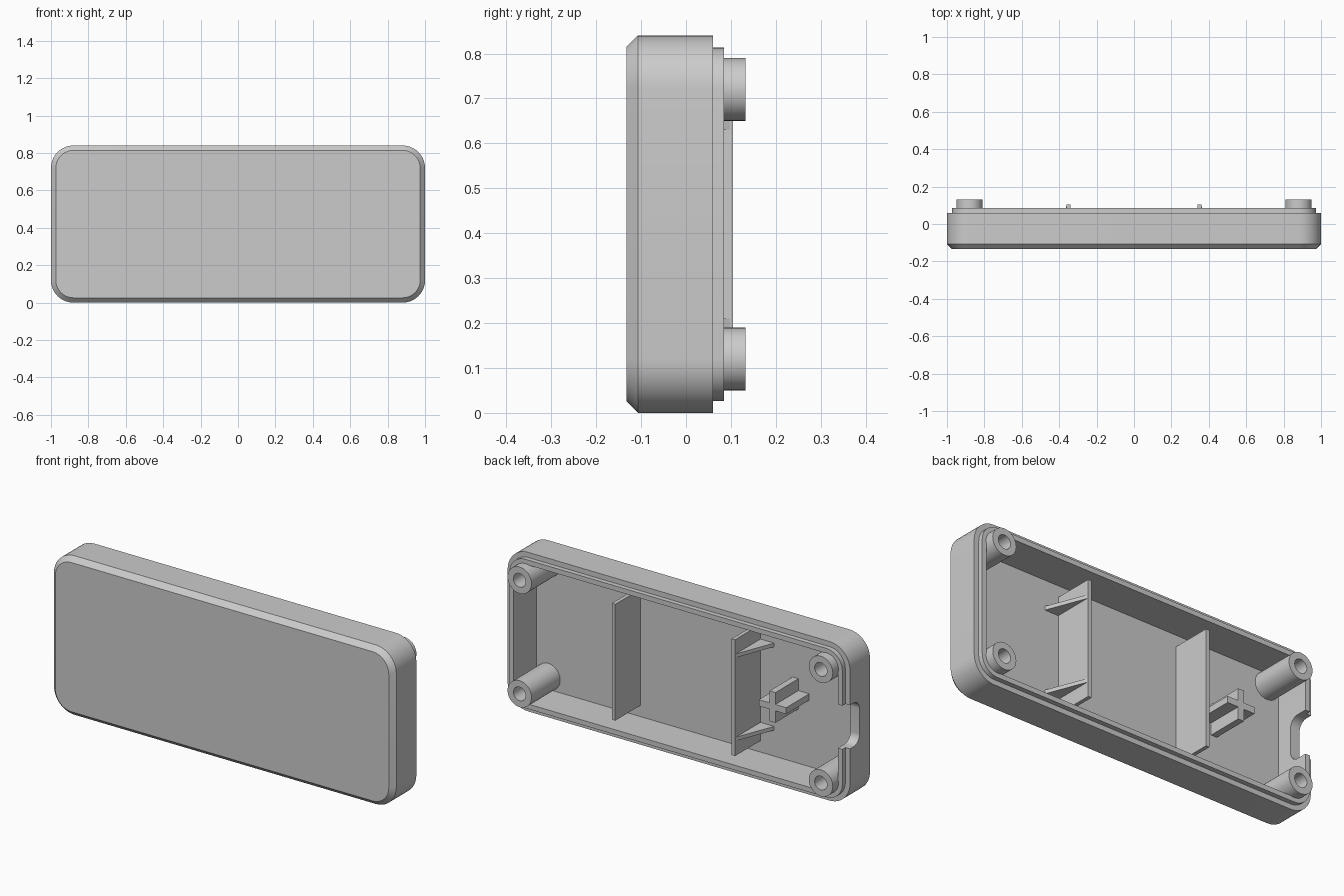
import bpy
import bmesh
from math import sin, cos, pi, radians

cube = bpy.data.objects.get("Cube")
if cube:
    bpy.data.objects.remove(cube, do_unlink=True)

GREY = (0.6, 0.6, 0.6, 1.0)
plastic = bpy.data.materials.new("grey plastic")
plastic.use_nodes = True
plastic.diffuse_color = GREY
plastic.node_tree.nodes["Principled BSDF"].inputs["Base Color"].default_value = GREY

HEIGHT, MID = 0.84, 0.42
FLOOR, EMBED = -0.107, -0.117   # inner floor, and how deep parts sink into it


def finish(name, bm, smooth=True):
    bmesh.ops.recalc_face_normals(bm, faces=bm.faces)
    mesh = bpy.data.meshes.new(name)
    bm.to_mesh(mesh)
    bm.free()
    mesh.materials.append(plastic)
    obj = bpy.data.objects.new(name, mesh)
    bpy.context.collection.objects.link(obj)
    if smooth:
        smooth_object(obj)
    return obj


def activate(obj):
    bpy.ops.object.select_all(action='DESELECT')
    obj.select_set(True)
    bpy.context.view_layer.objects.active = obj


def smooth_object(obj):
    activate(obj)
    bpy.ops.object.shade_smooth_by_angle(angle=radians(30))


def rounded_rect(half_w, half_h, radius, steps=10):
    """Outline of a rounded rectangle, counter-clockwise."""
    points = []
    for corner, (sx, sy) in enumerate([(1, 1), (-1, 1), (-1, -1), (1, -1)]):
        for i in range(steps + 1):
            a = (corner + i / steps) * pi / 2
            points.append((sx * (half_w - radius) + radius * cos(a),
                           sy * (half_h - radius) + radius * sin(a)))
    return points


def bridge(bm, rings, closed=False):
    pairs = list(zip(rings, rings[1:]))
    if closed:
        pairs.append((rings[-1], rings[0]))
    for a, b in pairs:
        n = len(a)
        for i in range(n):
            j = (i + 1) % n
            bm.faces.new((a[i], a[j], b[j], b[i]))


def prism(name, bottom, top, smooth=False):
    """Solid between two matching outlines."""
    bm = bmesh.new()
    rings = [[bm.verts.new(p) for p in outline] for outline in (bottom, top)]
    bridge(bm, rings)
    bm.faces.new(rings[0])
    bm.faces.new(rings[1])
    return finish(name, bm, smooth)


def box(name, x0, x1, y0, y1, z0, z1):
    corners = [(x0, z0), (x1, z0), (x1, z1), (x0, z1)]
    return prism(name, [(x, y0, z) for x, z in corners],
                 [(x, y1, z) for x, z in corners])


# Shell: chamfered front, side walls, stepped lip and hollow inside
bm = bmesh.new()
section = [(0.026, -0.133), (0, -0.107), (0, 0.06), (0.027, 0.06),
           (0.027, 0.085), (0.053, 0.085), (0.053, FLOOR)]
rings = []
for inset, y in section:
    outline = rounded_rect(1 - inset, MID - inset, 0.12 - inset)
    rings.append([bm.verts.new((x, y, MID + z)) for x, z in outline])
bridge(bm, rings)
bm.faces.new(rings[0])
bm.faces.new(rings[-1])
shell = finish("shell", bm, smooth=False)

# Port notch through the right end wall
slot = rounded_rect(0.08, 0.115, 0.05)
cutter = prism("notch_cutter",
               [(-1.1, 0.06 + y, MID + z) for y, z in slot],
               [(-0.92, 0.06 + y, MID + z) for y, z in slot])
cutter.hide_render = True
cut = shell.modifiers.new("notch", 'BOOLEAN')
cut.operation = 'DIFFERENCE'
cut.solver = 'EXACT'
cut.object = cutter
activate(shell)
bpy.ops.object.modifier_apply(modifier=cut.name)
bpy.data.objects.remove(cutter, do_unlink=True)
smooth_object(shell)

# Hollow screw posts in the four corners
SEGMENTS = 40
for side, sx in (("left", 1), ("right", -1)):
    for level, z in (("upper", 0.72), ("lower", 0.12)):
        bm = bmesh.new()
        rings = []
        for r, y in [(0.07, EMBED), (0.07, 0.132), (0.036, 0.132), (0.036, EMBED)]:
            rings.append([bm.verts.new((sx * 0.88 + r * cos(2 * pi * i / SEGMENTS), y,
                                        z + r * sin(2 * pi * i / SEGMENTS)))
                          for i in range(SEGMENTS)])
        bridge(bm, rings, closed=True)
        finish(f"{level}_{side}_screw_post", bm)

    # Divider with two triangular gussets on its outer face
    box(f"{side}_divider", sx * 0.34, sx * 0.36, EMBED, 0.105, 0.113, 0.727)
    for level, z in (("lower", 0.2), ("upper", 0.64)):
        triangle = [(0.35, EMBED), (0.44, EMBED), (0.44, FLOOR),
                    (0.36, 0.098), (0.35, 0.098)]
        prism(f"{level}_{side}_gusset",
              [(sx * x, y, z - 0.01) for x, y in triangle],
              [(sx * x, y, z + 0.01) for x, y in triangle])

# Cross-shaped support standing on the floor
CX, ARM, T, TOP = -0.565, 0.08, 0.017, 0.085
plus = []
for px, pz in [(T, T), (-T, T), (-T, -T), (T, -T)]:
    sx, sz = (1 if px > 0 else -1), (1 if pz > 0 else -1)
    tips = [(sx * ARM, pz), (px, pz), (px, sz * ARM)]
    plus += tips if sx * sz > 0 else tips[::-1]
prism("cross_support", [(CX + x, EMBED, MID + z) for x, z in plus],
      [(CX + x, TOP, MID + z) for x, z in plus])
